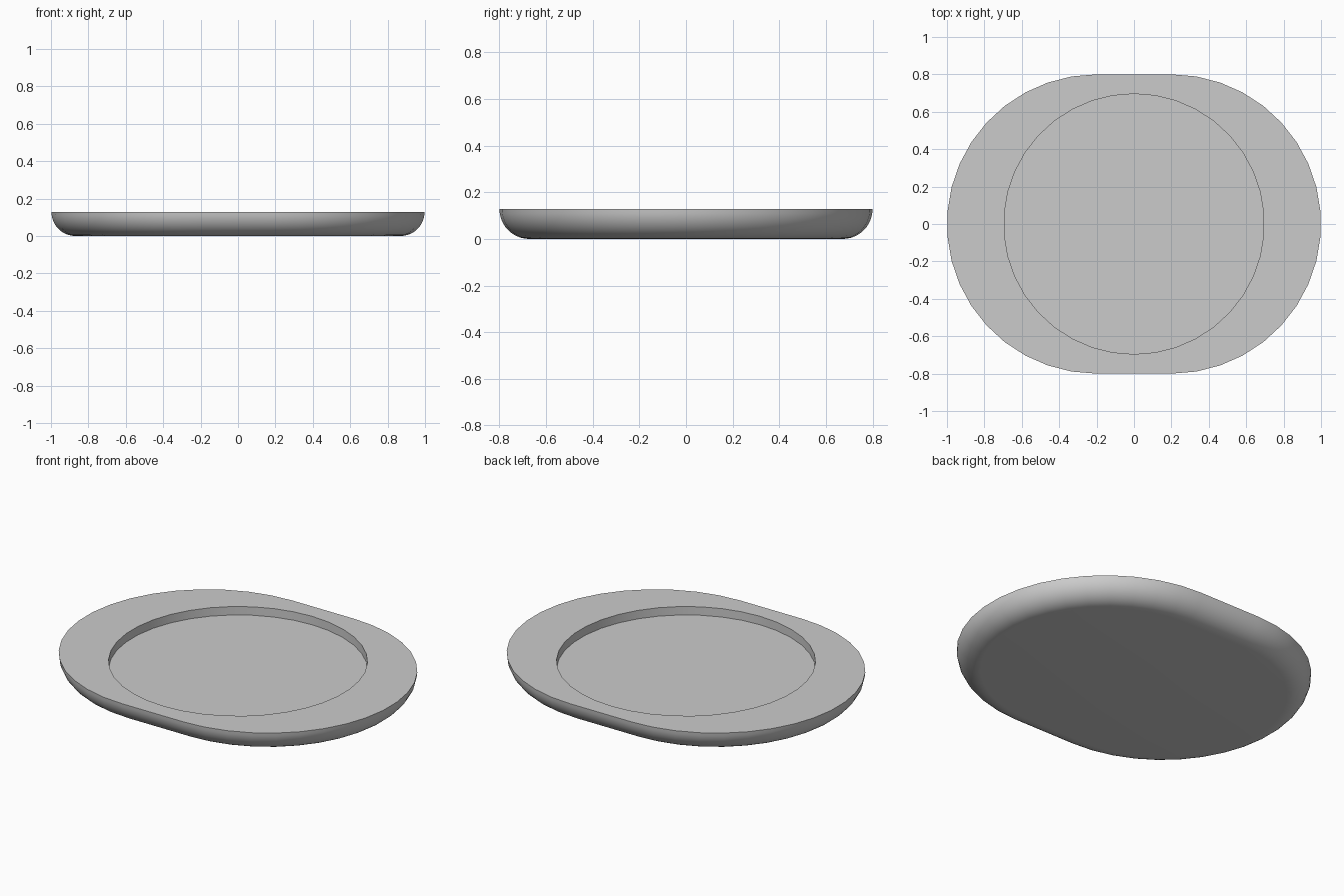
import bpy, bmesh
from math import sin, cos, pi, radians

cube = bpy.data.objects.get("Cube")
if cube:
    bpy.data.objects.remove(cube, do_unlink=True)

HEIGHT = 0.128     # also the radius of the rounded underside
END_RADIUS = 0.8   # radius of the rounded ends
HALF_STRAIGHT = 0.2
RECESS_RADIUS = 0.696
RECESS_DEPTH = 0.05
ARC_STEPS = 19     # segments per half circle
ROUND_STEPS = 10

grey = bpy.data.materials.new("plain grey")
grey.use_nodes = True
colour = (0.6, 0.6, 0.6, 1)
grey.diffuse_color = colour
grey.node_tree.nodes["Principled BSDF"].inputs["Base Color"].default_value = colour

bm = bmesh.new()


def ring(radius, offset, z):
    """Two half circles, moved apart along x by the offset."""
    verts = []
    for side in (1, -1):
        for i in range(ARC_STEPS + (1 if offset else 0)):
            a = -pi / 2 + pi * i / ARC_STEPS
            verts.append(bm.verts.new((side * (offset + radius * cos(a)),
                                       side * radius * sin(a), z)))
    return verts


def bridge(a, b):
    n = len(a)
    for i in range(n):
        j = (i + 1) % n
        bm.faces.new((a[i], a[j], b[j], b[i]))


# Rounded underside, from the flat base up to the rim
rings = []
for k in range(ROUND_STEPS + 1):
    t = pi / 2 * k / ROUND_STEPS
    rings.append(ring(END_RADIUS - HEIGHT * (1 - sin(t)), HALF_STRAIGHT,
                      HEIGHT * (1 - cos(t))))
for low, high in zip(rings, rings[1:]):
    bridge(low, high)
bm.faces.new(rings[0][::-1])

# Round recess with a flat floor
rim = ring(RECESS_RADIUS, 0, HEIGHT)
floor = ring(RECESS_RADIUS, 0, HEIGHT - RECESS_DEPTH)
bridge(rim, floor)
bm.faces.new(floor)

# Flat top around the recess, one half at a time
outer = rings[-1]
half = ARC_STEPS + 1
for s in range(2):
    o = [outer[(s * half + i) % len(outer)] for i in range(half + 1)]
    r = [rim[(s * ARC_STEPS + i) % len(rim)] for i in range(half)]
    for i in range(ARC_STEPS):
        bm.faces.new((o[i], o[i + 1], r[i + 1], r[i]))
    bm.faces.new((o[-2], o[-1], r[-1]))

bmesh.ops.recalc_face_normals(bm, faces=bm.faces)
mesh = bpy.data.meshes.new("tray")
bm.to_mesh(mesh)
bm.free()
mesh.materials.append(grey)
tray = bpy.data.objects.new("tray", mesh)
bpy.context.collection.objects.link(tray)

# Smooth the rounded sides, keep the rim and recess edges crisp
bpy.ops.object.select_all(action='DESELECT')
tray.select_set(True)
bpy.context.view_layer.objects.active = tray
bpy.ops.object.shade_smooth_by_angle(angle=radians(30))
